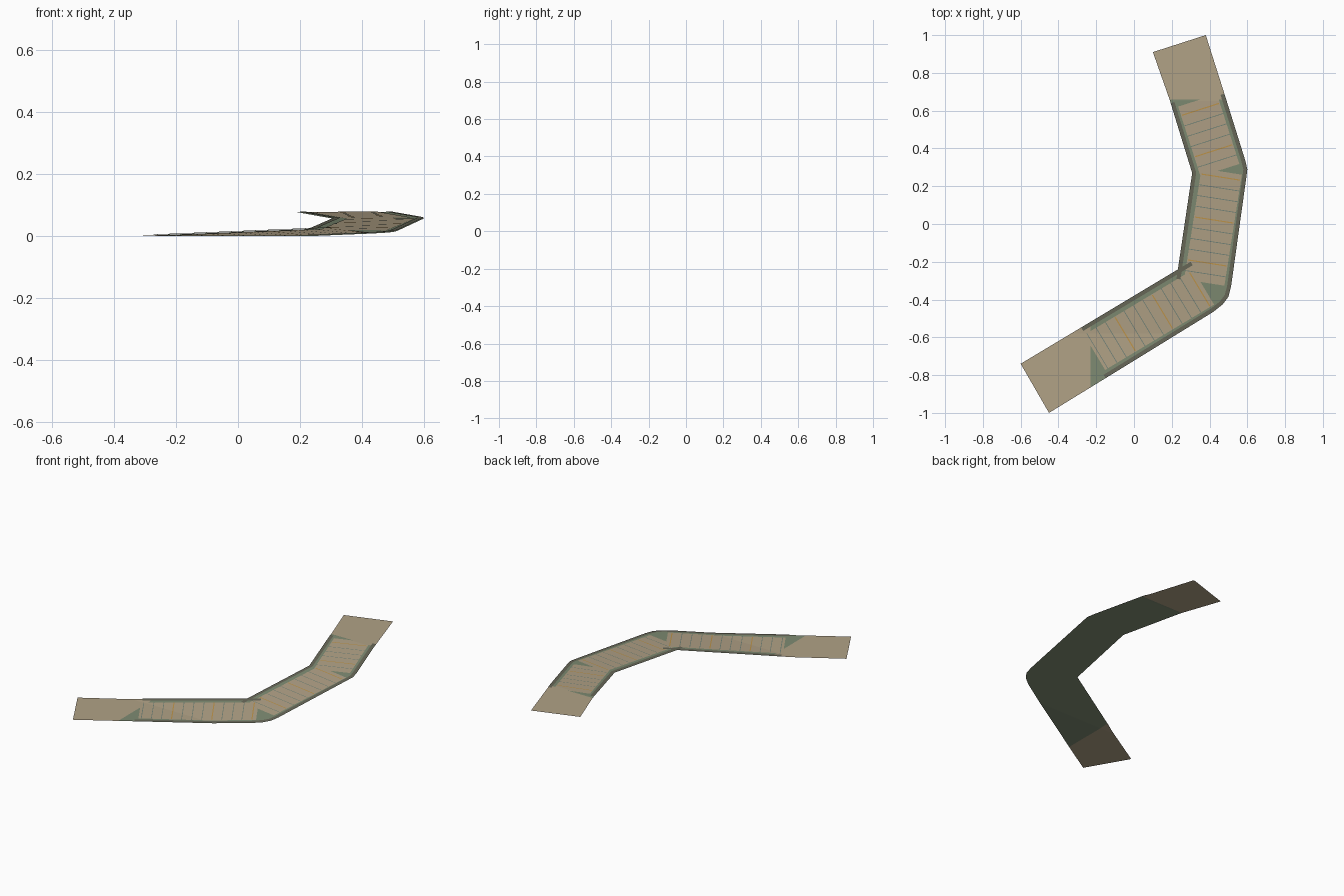
import bpy, bmesh
from mathutils import Vector

cube = bpy.data.objects.get("Cube")
if cube:
    bpy.data.objects.remove(cube)


def material(name, r, g, b):
    m = bpy.data.materials.new(name)
    m.use_nodes = True
    m.diffuse_color = (r, g, b, 1)
    m.node_tree.nodes["Principled BSDF"].inputs["Base Color"].default_value = (r, g, b, 1)
    return m


TAN = material("tan_planks", 0.44, 0.36, 0.24)
GREEN = material("moss_green", 0.21, 0.26, 0.17)
OLIVE = material("dark_olive", 0.14, 0.14, 0.10)
TEAL = material("teal_joint", 0.17, 0.23, 0.19)
ORANGE = material("orange_joint", 0.52, 0.30, 0.07)

# Height of the ramp along y
RAMP = [(-0.58, 0.0), (-0.24, 0.023), (0.27, 0.056), (0.65, 0.077)]


def height(y):
    if y <= RAMP[0][0]:
        return RAMP[0][1]
    for (y0, z0), (y1, z1) in zip(RAMP, RAMP[1:]):
        if y <= y1:
            return z0 + (z1 - z0) * (y - y0) / (y1 - y0)
    return RAMP[-1][1]


def sheet(name, polygons, mat, lift=0.0):
    """Flat outlines, creased where the ramp changes slope and draped on it."""
    bm = bmesh.new()
    for points in polygons:
        bm.faces.new([bm.verts.new((p[0], p[1], 0)) for p in points])
    bmesh.ops.triangulate(bm, faces=bm.faces[:])
    for y, _ in RAMP:
        bmesh.ops.bisect_plane(bm, geom=bm.verts[:] + bm.edges[:] + bm.faces[:],
                               plane_co=(0, y, 0), plane_no=(0, 1, 0))
    for f in bm.faces:
        f.normal_update()
        if f.normal.z < 0:
            f.normal_flip()
    for v in bm.verts:
        v.co.z = height(v.co.y) + lift
    mesh = bpy.data.meshes.new(name)
    bm.to_mesh(mesh)
    bm.free()
    mesh.materials.append(mat)
    ob = bpy.data.objects.new(name, mesh)
    bpy.context.collection.objects.link(ob)
    return ob


def strip(path, width):
    """Quads along a path, widened to its left (negative: right), mitred."""
    pts = [Vector(p) for p in path]
    dirs = [(b - a).normalized() for a, b in zip(pts, pts[1:])]
    inner = []
    for i, p in enumerate(pts):
        d0, d1 = dirs[max(i - 1, 0)], dirs[min(i, len(dirs) - 1)]
        n0, n1 = Vector((-d0.y, d0.x)), Vector((-d1.y, d1.x))
        inner.append(p + (n0 + n1) * width / (1 + n0.dot(n1)))
    return [(pts[i], pts[i + 1], inner[i + 1], inner[i]) for i in range(len(dirs))]


# Outer edge of the walkway, and its inner bends
outer = [(-0.23, -0.865), (0.42, -0.465), (0.47, -0.425), (0.5, -0.385),
         (0.514, -0.33), (0.595, 0.25), (0.6, 0.29), (0.588, 0.34), (0.488, 0.66)]
inner = [(0.188, 0.66), (0.308, 0.27), (0.232, -0.242), (-0.23, -0.518)]

# Green base and the flat landings at both ends
sheet("walkway_base", [outer + inner], GREEN)
sheet("lower_landing", [[(-0.6, -0.74), (-0.45, -1.0), outer[0], inner[-1]]], TAN)
sheet("upper_landing", [[outer[-1], (0.38, 1.0), (0.1, 0.91), inner[0]]], TAN)

# Edge rails, the inner ones overrunning at the sharp bend
rail = 0.021
sheet("outer_rail", strip([(-0.15, -0.816)] + outer[1:-1] + [(0.478, 0.69)], rail), OLIVE, 0.003)
sheet("inner_rail_lower", strip([(-0.28, -0.548), (0.3, -0.2)], -rail), OLIVE, 0.003)
sheet("inner_rail_upper", strip([(0.225, -0.29), (0.308, 0.27), (0.194, 0.64)], -rail),
      OLIVE, 0.003)

# Plank decks: start of centre line, direction, first and last distance, one orange joint
SPANS = {
    "lower": ((-0.525, -0.87), (0.857, 0.514), 0.369, 1.042, 0.558),
    "middle": ((0.372, -0.31), (0.155, 0.988), 0.0, 0.595, 0.105),
    "upper": ((0.455, 0.285), (-0.305, 0.952), 0.0, 0.388, 0.108),
}
HALF, STEP = 0.108, 0.0575

for label, (origin, direction, first, last, orange) in SPANS.items():
    o, d = Vector(origin), Vector(direction).normalized()
    side = Vector((d.y, -d.x))

    def bar(t0, t1, half):
        return [o + d * t0 - side * half, o + d * t0 + side * half,
                o + d * t1 + side * half, o + d * t1 - side * half]

    sheet(label + "_deck", [bar(first, last, HALF)], TAN, 0.0015)
    teal, gold = [], []
    for k in range(-8, 14):
        t = orange + k * STEP
        if first + 0.01 < t < last - 0.01:
            if k % 4 == 0:
                gold.append(bar(t - 0.003, t + 0.003, HALF - 0.005))
            else:
                teal.append(bar(t - 0.002, t + 0.002, HALF))
    sheet(label + "_plank_joints", teal, TEAL, 0.0025)
    sheet(label + "_orange_joints", gold, ORANGE, 0.0025)
